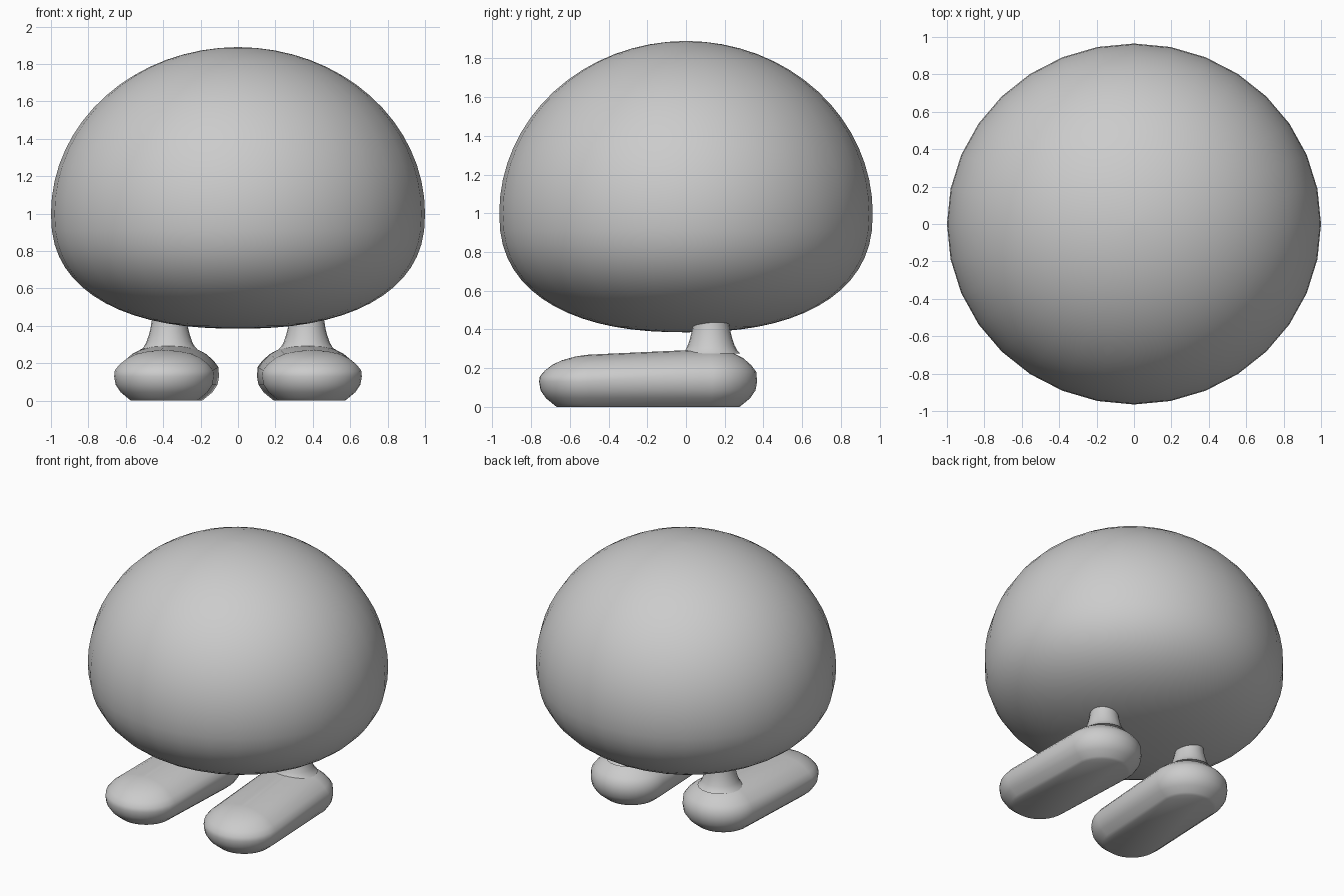
import bpy, bmesh, math
from mathutils import Matrix

if "Cube" in bpy.data.objects:
    bpy.data.objects.remove(bpy.data.objects["Cube"])

grey = bpy.data.materials.new("soft grey")
grey.diffuse_color = (0.6, 0.6, 0.6, 1)
grey.use_nodes = True
grey.node_tree.nodes["Principled BSDF"].inputs["Base Color"].default_value = grey.diffuse_color


def loft(name, rings, matrix=Matrix()):
    """Skin closed rings of equal point count, capping both ends."""
    bm = bmesh.new()
    loops = [[bm.verts.new(p) for p in ring] for ring in rings]
    for a, b in zip(loops, loops[1:]):
        for i in range(len(a)):
            j = (i + 1) % len(a)
            bm.faces.new((a[i], a[j], b[j], b[i]))
    bm.faces.new(loops[0][::-1])
    bm.faces.new(loops[-1])
    bm.transform(matrix)
    bmesh.ops.recalc_face_normals(bm, faces=bm.faces[:])
    mesh = bpy.data.meshes.new(name)
    bm.to_mesh(mesh)
    bm.free()
    mesh.materials.append(grey)
    obj = bpy.data.objects.new(name, mesh)
    bpy.context.collection.objects.link(obj)
    bpy.ops.object.select_all(action='DESELECT')
    obj.select_set(True)
    bpy.context.view_layer.objects.active = obj
    bpy.ops.object.shade_smooth_by_angle(angle=math.radians(45))
    return obj


def circle(rx, ry, z, n, cx=0, cy=0):
    return [(cx + rx * math.cos(t), cy + ry * math.sin(t), z)
            for t in (2 * math.pi * i / n for i in range(n))]


# Body: round dome above, fuller flattened curve below
rings = []
for k in range(1, 32):
    t = math.pi * k / 32
    r, c = math.sin(t), math.cos(t)
    if c >= 0:
        z = 1 + 0.89 * c
    else:
        z = 1 - 0.615 * (1 - r ** 2.35) ** (1 / 2.35)
    rings.append(circle(r, 0.965 * r, z, 32))
rings.insert(0, circle(0.01, 0.01, 1.89, 32))
rings.append(circle(0.01, 0.01, 0.385, 32))
loft("body", rings)


def foot_ring(inset, z, upper):
    """Capsule outline, pulled in by inset; the top slopes down to the toe."""
    r, pts = 0.268 - inset, []
    for i in range(32):
        t = 2 * math.pi * (i + 0.5) / 32
        y = r * math.sin(t) + (0.1 if i < 16 else -0.492)
        slope = 1 - 0.13 * min(1, max(0, (0.1 - y) / 0.75)) ** 1.5 if upper else 1
        pts.append((r * math.cos(t), y, z * slope))
    return pts


FOOT = [(0.09, 0, 0), (0.075, 0.012, 0), (0.035, 0.045, 0), (0.008, 0.085, 0),
        (0, 0.13, 0), (0.004, 0.18, 1), (0.03, 0.215, 1), (0.07, 0.25, 1),
        (0.12, 0.276, 1), (0.19, 0.292, 1), (0.25, 0.297, 1)]
ANKLE = [(0.15, 0.275), (0.135, 0.29), (0.122, 0.315), (0.11, 0.35),
         (0.1, 0.39), (0.094, 0.43), (0.09, 0.5)]

# Feet and flared ankles, slightly toed out on each side
for side, s in (("right", 1), ("left", -1)):
    place = Matrix.Translation((s * 0.382, 0, 0)) @ Matrix.Translation((0, -0.2, 0)) \
        @ Matrix.Rotation(s * math.radians(2.5), 4, 'Z') @ Matrix.Translation((0, 0.2, 0))
    loft(side + "_foot", [foot_ring(*f) for f in FOOT], place)
    loft(side + "_ankle", [circle(r, r, z, 20, s * 0.367, 0.13) for r, z in ANKLE])
